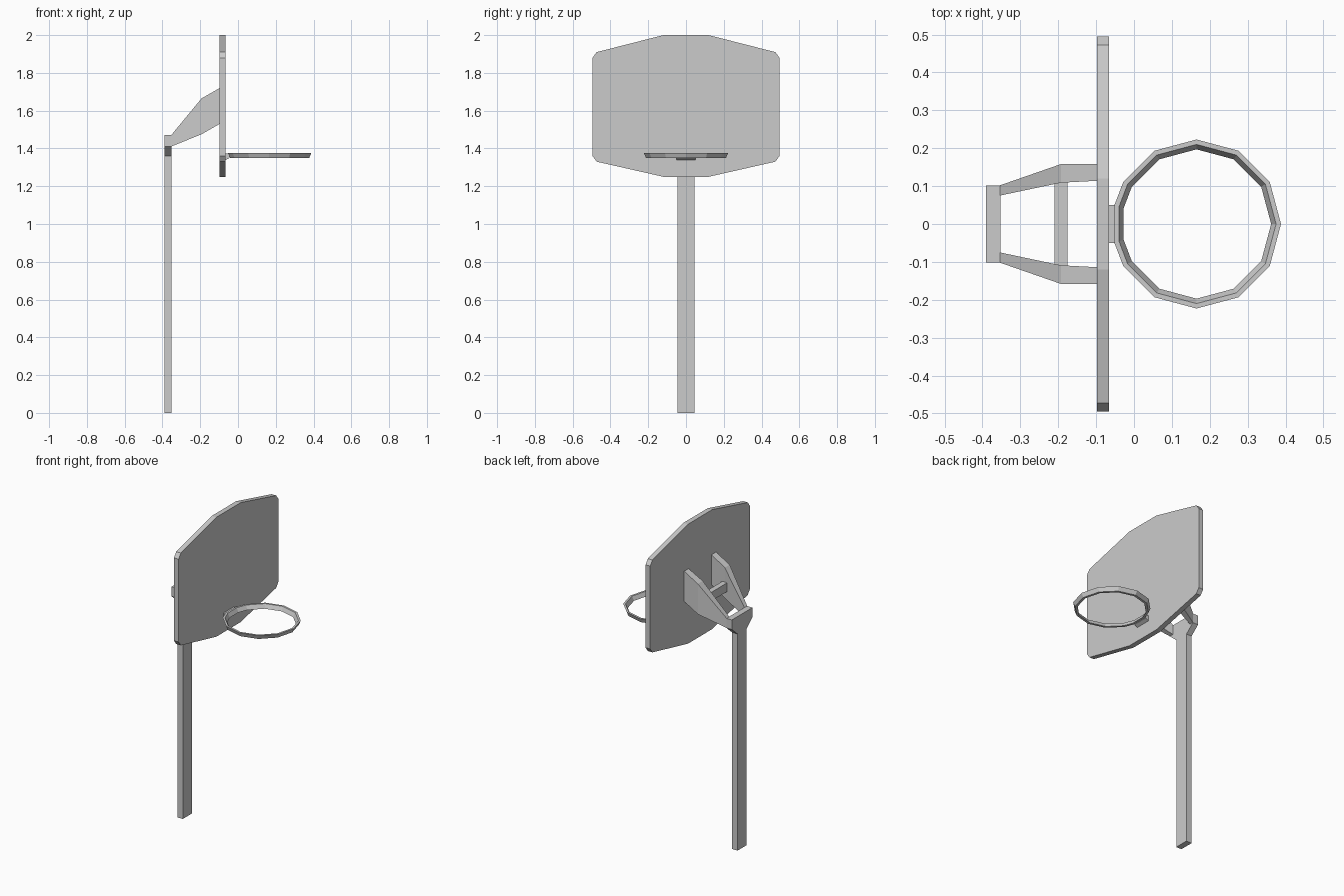
import bpy, bmesh
from math import cos, sin, radians

if "Cube" in bpy.data.objects:
    bpy.data.objects.remove(bpy.data.objects["Cube"])


def make_object(name, rings, closed=False):
    """Skin a list of equal-length vertex rings; cap the ends unless closed."""
    bm = bmesh.new()
    vs = [[bm.verts.new(p) for p in ring] for ring in rings]
    n, count = len(rings[0]), len(rings)
    for i in range(count if closed else count - 1):
        a, b = vs[i], vs[(i + 1) % count]
        for j in range(n):
            k = (j + 1) % n
            bm.faces.new((a[j], a[k], b[k], b[j]))
    if not closed:
        bm.faces.new(vs[0])
        bm.faces.new(vs[-1])
    bmesh.ops.recalc_face_normals(bm, faces=bm.faces)
    mesh = bpy.data.meshes.new(name)
    bm.to_mesh(mesh)
    bm.free()
    obj = bpy.data.objects.new(name, mesh)
    bpy.context.collection.objects.link(obj)
    return obj


def slab_x(name, half, x0, x1):
    """Extrude a y-symmetric outline (right half, bottom to top) along x."""
    outline = half + [(-y, z) for y, z in reversed(half)]
    return make_object(name, [[(x, y, z) for y, z in outline] for x in (x0, x1)])


def slab_y(name, profile, y):
    """Extrude an xz profile symmetrically along y."""
    return make_object(name, [[(x, s, z) for x, z in profile] for s in (-y, y)])


# Post with flared head
slab_x("post", [(0.045, 0), (0.045, 1.36), (0.102, 1.41), (0.102, 1.47)], -0.39, -0.352)

# Backboard with chamfered corners and sloping top and bottom
slab_x("backboard", [(0.12, 1.25), (0.473, 1.33), (0.495, 1.36), (0.495, 1.88),
                     (0.473, 1.91), (0.12, 2.0)], -0.098, -0.066)

# Pair of support arms: x, inner y, outer y, bottom z, top z
stations = [(-0.354, 0.075, 0.102, 1.41, 1.47),
            (-0.193, 0.109, 0.158, 1.475, 1.665),
            (-0.097, 0.114, 0.158, 1.53, 1.72)]
for side, s in (("left", 1), ("right", -1)):
    make_object("support_arm_" + side,
                [[(x, s * yi, lo), (x, s * yo, lo), (x, s * yo, hi), (x, s * yi, hi)]
                 for x, yi, yo, lo, hi in stations])

# Cross bar between the arms
slab_y("cross_bar", [(-0.21, 1.52), (-0.176, 1.52), (-0.176, 1.575), (-0.21, 1.575)], 0.112)

# Hoop: slanted section swept round twelve sides, flattened next to the board
cx = 0.165
section = [(0.223, 1.376), (0.210, 1.376), (0.197, 1.35), (0.212, 1.35)]
hoop = [[(cx + r * cos(radians(a)), r * sin(radians(a)), z) for r, z in section]
        for a in range(-150, 151, 30)]
for y in (0.048, -0.048):
    hoop.append([(cx - r * 0.975, y * r / 0.223, z) for r, z in section])
make_object("hoop", hoop, closed=True)

# Bracket joining hoop to board
slab_y("hoop_bracket", [(-0.067, 1.338), (-0.067, 1.372), (-0.045, 1.372), (-0.045, 1.35)], 0.05)
